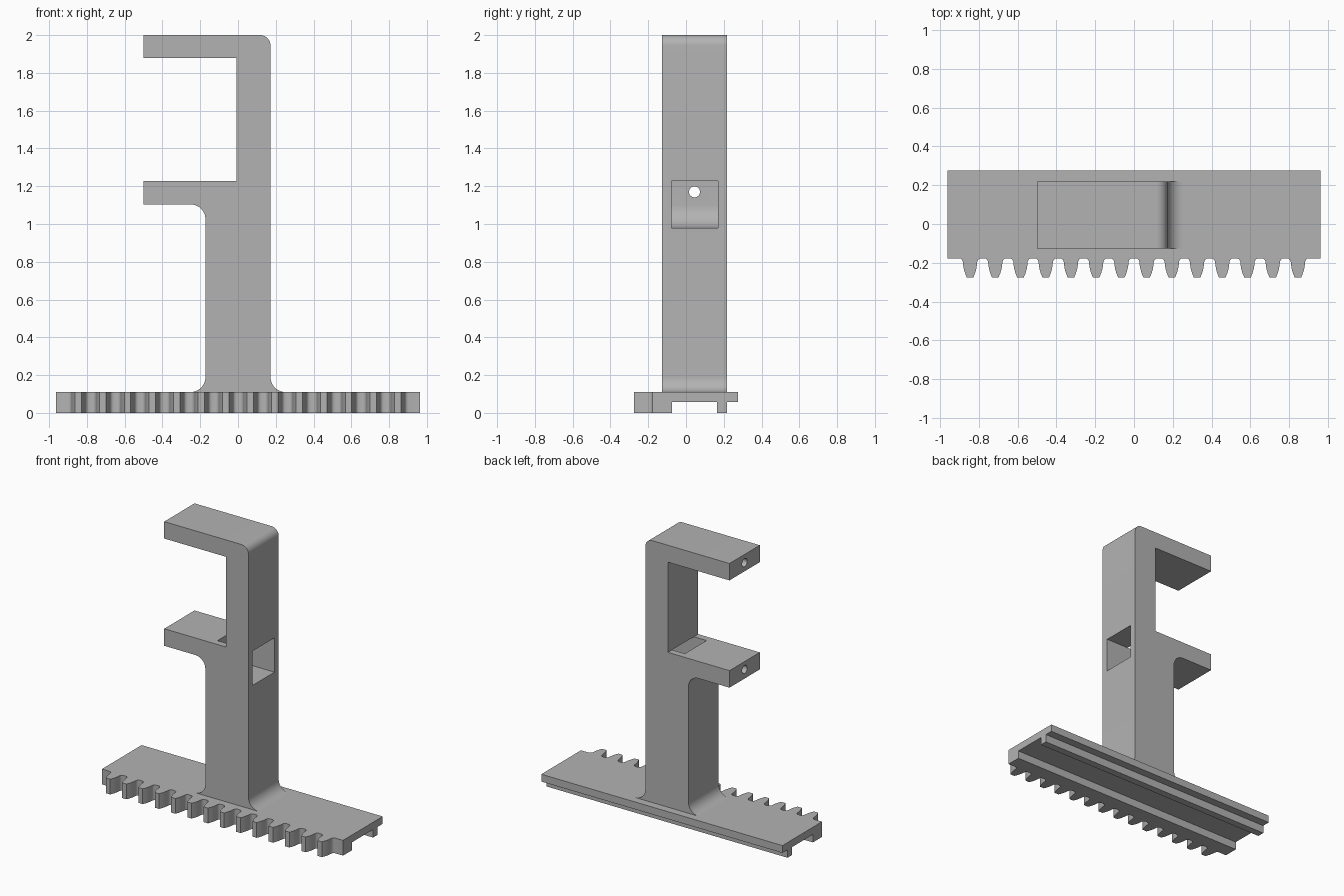
import bpy, bmesh, math
from math import radians, cos, sin

cube = bpy.data.objects.get("Cube")
if cube:
    bpy.data.objects.remove(cube, do_unlink=True)

GREY = (0.45, 0.45, 0.45, 1)
grey = bpy.data.materials.new("plain_grey")
grey.use_nodes = True
grey.diffuse_color = GREY
grey.node_tree.nodes["Principled BSDF"].inputs["Base Color"].default_value = GREY


def arc(cx, cy, r, start, end, steps=10):
    angles = [radians(start + (end - start) * i / steps) for i in range(steps + 1)]
    return [(cx + r * cos(a), cy + r * sin(a)) for a in angles]


def extrude(name, outline, axis, low, high):
    """Extrude a closed 2D outline along x (y, z), y (x, z) or z (x, y)."""
    place = {"x": lambda u, v, w: (w, u, v),
             "y": lambda u, v, w: (u, w, v),
             "z": lambda u, v, w: (u, v, w)}[axis]
    bm = bmesh.new()
    face = bm.faces.new([bm.verts.new(place(u, v, low)) for u, v in outline])
    grown = bmesh.ops.extrude_face_region(bm, geom=[face])
    offset = place(0, 0, high - low)
    bmesh.ops.translate(bm, vec=offset,
                        verts=[g for g in grown["geom"] if isinstance(g, bmesh.types.BMVert)])
    bmesh.ops.recalc_face_normals(bm, faces=bm.faces)
    mesh = bpy.data.meshes.new(name)
    bm.to_mesh(mesh)
    bm.free()
    mesh.materials.append(grey)
    obj = bpy.data.objects.new(name, mesh)
    bpy.context.collection.objects.link(obj)
    return obj


def rect(u0, u1, v0, v1):
    return [(u0, v0), (u1, v0), (u1, v1), (u0, v1)]


def activate(obj):
    bpy.ops.object.select_all(action="DESELECT")
    obj.select_set(True)
    bpy.context.view_layer.objects.active = obj


def cut(obj, cutter):
    cutter.hide_render = True
    mod = obj.modifiers.new("cut", "BOOLEAN")
    mod.operation, mod.solver, mod.object = "DIFFERENCE", "EXACT", cutter
    activate(obj)
    bpy.ops.object.modifier_apply(modifier=mod.name)
    bpy.data.objects.remove(cutter, do_unlink=True)


# Toothed base plate: one tooth profile repeated along the front edge
HALF, FRONT, BACK, TOP = 0.9625, -0.177, 0.275, 0.11
flank = [(0.056, FRONT), (0.048, -0.179), (0.041, -0.185), (0.037, -0.195),
         (0.0355, -0.212), (0.032, -0.232), (0.026, -0.253), (0.017, -0.275)]
tooth = [(-x, y) for x, y in flank] + [(x, y) for x, y in reversed(flank)]
outline = [(-HALF, FRONT)]
for i in range(14):
    centre = (i - 6.5) * 0.13
    outline += [(centre + x, y) for x, y in tooth]
outline += [(HALF, FRONT), (HALF, BACK), (-HALF, BACK)]
base = extrude("rack_base", outline, "z", 0, TOP)

# Underside channel and the step below the back lip
cut(base, extrude("channel_cutter", rect(-0.073, 0.165, -0.1, 0.057), "x", -1.1, 1.1))
cut(base, extrude("lip_cutter", rect(0.217, 0.4, -0.1, 0.057), "x", -1.1, 1.1))

# Column with two arms, filleted at the foot and under the lower arm
W, INNER, TIP = 0.172, -0.008, -0.5
LOW_TOP = 1.227
profile = (arc(W + 0.08, TOP + 0.08, 0.08, 270, 180)
           + arc(W - 0.055, 1.945, 0.055, 0, 90)
           + [(TIP, 2), (TIP, 1.878), (INNER, 1.878), (INNER, LOW_TOP),
              (TIP, LOW_TOP), (TIP, 1.104)]
           + arc(-W - 0.08, 1.024, 0.08, 90, 0)
           + arc(-W - 0.08, TOP + 0.08, 0.08, 0, -90))
column = extrude("column_with_arms", profile, "y", -0.127, 0.218)

# Pocket from the column's side, curving up through the top of the lower arm
pocket = ([(0.3, 0.98), (0.3, LOW_TOP), (INNER, LOW_TOP), (INNER, 1.3), (-0.11, 1.3)]
          + arc(0.01, 1.1, 0.12, 180, 270))
cut(column, extrude("pocket_cutter", pocket, "y", -0.078, 0.17))

# Round holes in the ends of both arms
for z in (1.17, 1.94):
    cut(column, extrude("hole_cutter", arc(0.045, z, 0.029, 0, 345, 23), "x", -0.6, -0.06))

for obj in (base, column):
    activate(obj)
    bpy.ops.object.shade_smooth_by_angle(angle=radians(30))
